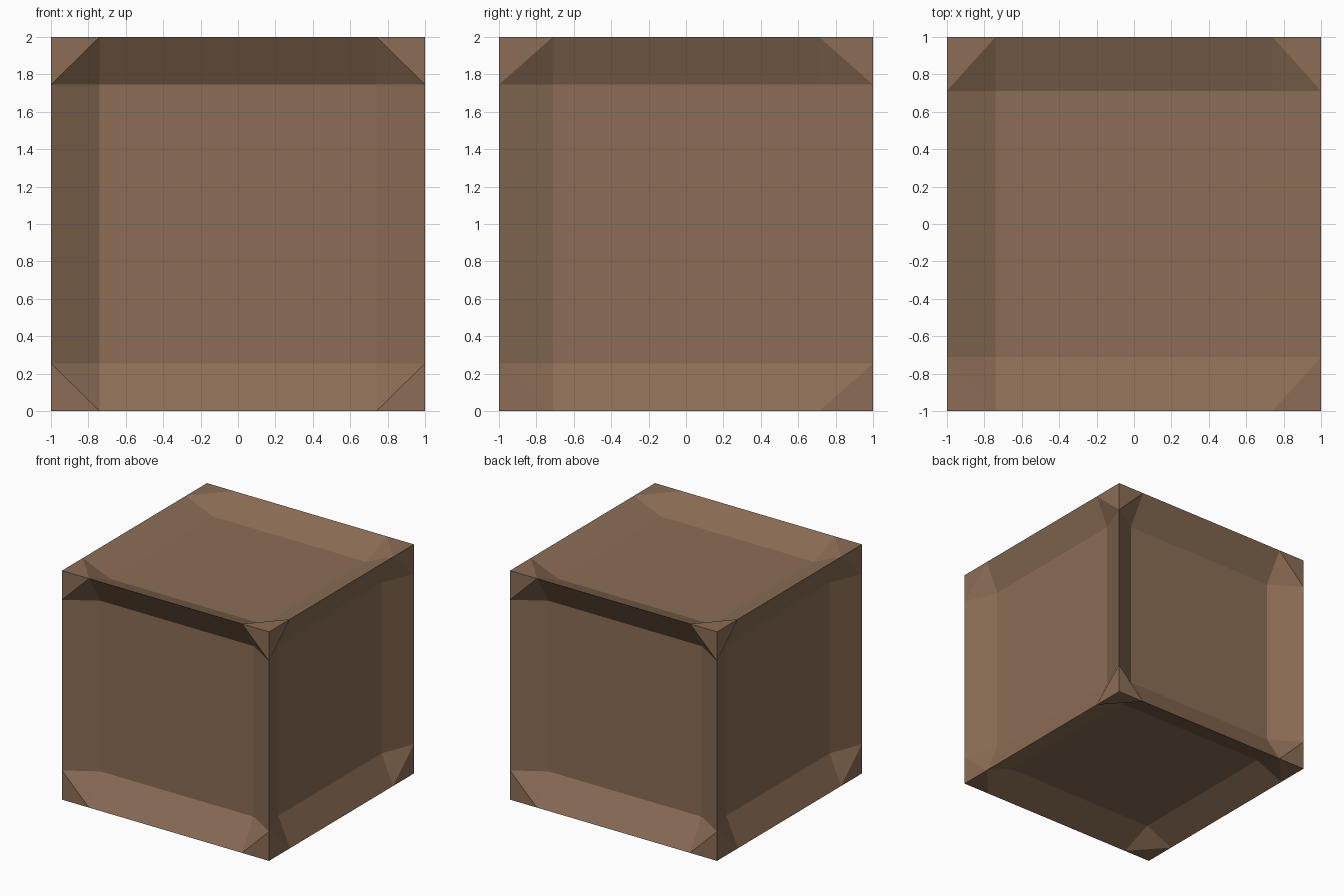
import bpy, bmesh
from mathutils import Vector

if "Cube" in bpy.data.objects:
    bpy.data.objects.remove(bpy.data.objects["Cube"])

INNER = (0.74, 0.712, 0.745)    # half-size of the recessed panels along x, y, z
DEPTH = (0.112, 0.16, 0.112)    # recess depth of the panels facing x, y, z

wood = bpy.data.materials.new("brown wood")
wood.diffuse_color = (0.26, 0.155, 0.092, 1)
wood.use_nodes = True
wood.node_tree.nodes["Principled BSDF"].inputs["Base Color"].default_value = wood.diffuse_color

bm = bmesh.new()


def add_side(axis, sign):
    """One side: recessed panel, four sloped rims and four flat corner triangles."""
    u, v = (axis + 1) % 3, (axis + 2) % 3

    def point(a, b, depth=0.0):
        p = Vector((0, 0, 0))
        p[axis], p[u], p[v] = sign * (1 - depth), a, b
        p.z += 1
        return bm.verts.new(p)

    def face(*verts):
        f = bm.faces.new(verts)
        f.normal_update()
        if f.normal[axis] * sign < 0:
            f.normal_flip()

    iu, iv = INNER[u], INNER[v]
    signs = [(-1, -1), (1, -1), (1, 1), (-1, 1)]
    panel = [point(a * iu, b * iv, DEPTH[axis]) for a, b in signs]
    on_u = [point(a * iu, b) for a, b in signs]      # points on the edges along u
    on_v = [point(a, b * iv) for a, b in signs]      # points on the edges along v
    tips = [point(a, b) for a, b in signs]
    face(*panel)
    for i in range(4):
        j = (i + 1) % 4
        edge = on_u if i % 2 == 0 else on_v
        face(edge[i], edge[j], panel[j], panel[i])   # sloped rim
        face(on_u[i], on_v[i], panel[i])             # sloped corner
        face(tips[i], on_u[i], on_v[i])              # flat corner


for axis in range(3):
    for sign in (-1, 1):
        add_side(axis, sign)

# Weld the six sides into one closed crate
bmesh.ops.remove_doubles(bm, verts=bm.verts, dist=0.0005)
bmesh.ops.recalc_face_normals(bm, faces=bm.faces)
mesh = bpy.data.meshes.new("crate")
bm.to_mesh(mesh)
bm.free()
mesh.materials.append(wood)
crate = bpy.data.objects.new("crate", mesh)
bpy.context.collection.objects.link(crate)
